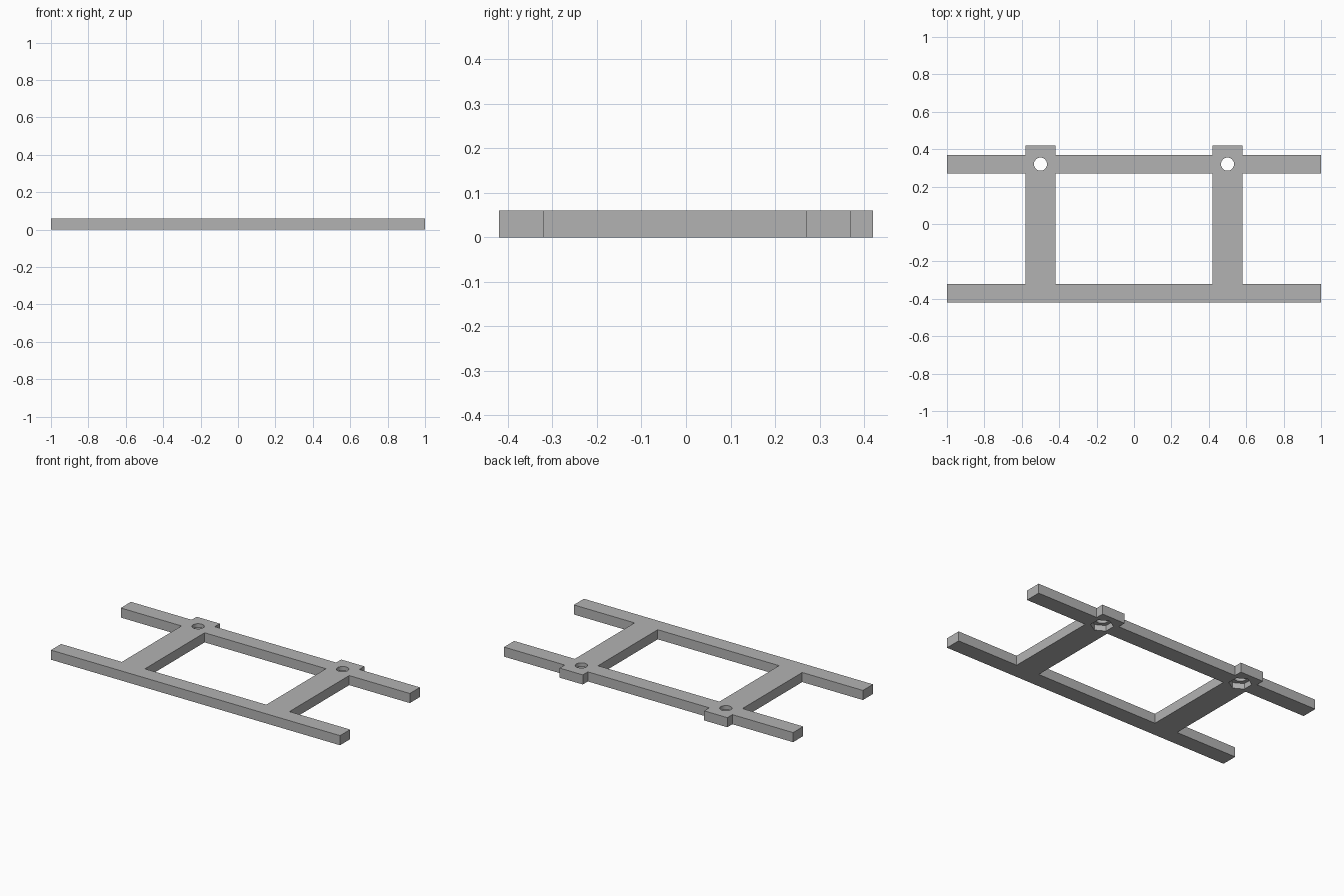
import bpy
import bmesh
import math

cube = bpy.data.objects.get("Cube")
if cube:
    bpy.data.objects.remove(cube, do_unlink=True)

THICK = 0.06
HOLE_Y = 0.32
HOLE_X = 0.5

grey = bpy.data.materials.new("mid_grey")
grey.use_nodes = True
colour = (0.45, 0.45, 0.45, 1)
grey.diffuse_color = colour
grey.node_tree.nodes["Principled BSDF"].inputs["Base Color"].default_value = colour


def add_object(name, bm):
    mesh = bpy.data.meshes.new(name)
    bm.to_mesh(mesh)
    bm.free()
    mesh.materials.append(grey)
    obj = bpy.data.objects.new(name, mesh)
    bpy.context.collection.objects.link(obj)
    return obj


# Frame: two long rails joined by two crosspieces, as one solid plate
xs = [-1, -0.58, -0.42, 0.42, 0.58, 1]
ys = [-0.42, -0.32, 0.27, 0.37, 0.42]
bm = bmesh.new()
for i in range(len(xs) - 1):
    for j in range(len(ys) - 1):
        is_crosspiece = i in (1, 3)
        is_rail = j in (0, 2)
        if is_crosspiece or is_rail:
            corners = [(xs[i], ys[j]), (xs[i + 1], ys[j]),
                       (xs[i + 1], ys[j + 1]), (xs[i], ys[j + 1])]
            bm.faces.new([bm.verts.new((x, y, 0)) for x, y in corners])
bmesh.ops.remove_doubles(bm, verts=bm.verts[:], dist=0.001)
top = bmesh.ops.extrude_face_region(bm, geom=bm.faces[:], use_keep_orig=True)
for v in top["geom"]:
    if isinstance(v, bmesh.types.BMVert):
        v.co.z = THICK
bmesh.ops.recalc_face_normals(bm, faces=bm.faces[:])
bmesh.ops.dissolve_limit(bm, angle_limit=0.01, verts=bm.verts[:], edges=bm.edges[:])
frame = add_object("ladder_frame", bm)


def cut_prism(name, x, radius, sides, z0, z1, turn):
    """Cut an upright prism out of the frame."""
    bm = bmesh.new()
    bmesh.ops.create_cone(bm, cap_ends=True, segments=sides, radius1=radius,
                          radius2=radius, depth=z1 - z0)
    bmesh.ops.rotate(bm, verts=bm.verts[:], matrix=rotation(turn))
    bmesh.ops.translate(bm, verts=bm.verts[:], vec=(x, HOLE_Y, (z0 + z1) / 2))
    cutter = add_object(name, bm)
    cutter.hide_render = True
    mod = frame.modifiers.new(name, "BOOLEAN")
    mod.operation = "DIFFERENCE"
    mod.solver = "EXACT"
    mod.object = cutter
    bpy.context.view_layer.objects.active = frame
    bpy.ops.object.modifier_apply(modifier=name)
    bpy.data.objects.remove(cutter, do_unlink=True)


def rotation(angle):
    from mathutils import Matrix
    return Matrix.Rotation(angle, 3, "Z")


# Bolt holes right through, with hexagonal nut pockets underneath
for side in (-1, 1):
    cut_prism("bolt_hole", side * HOLE_X, 0.035, 32, -0.05, THICK + 0.05, 0)
    # Points of the hexagon lie along y
    cut_prism("nut_pocket", side * HOLE_X, 0.065, 6, -0.05, 0.035, 0)

# Flat plate faces, smooth only round the bolt holes
bpy.ops.object.select_all(action="DESELECT")
frame.select_set(True)
bpy.context.view_layer.objects.active = frame
bpy.ops.object.shade_smooth_by_angle(angle=math.radians(30))
